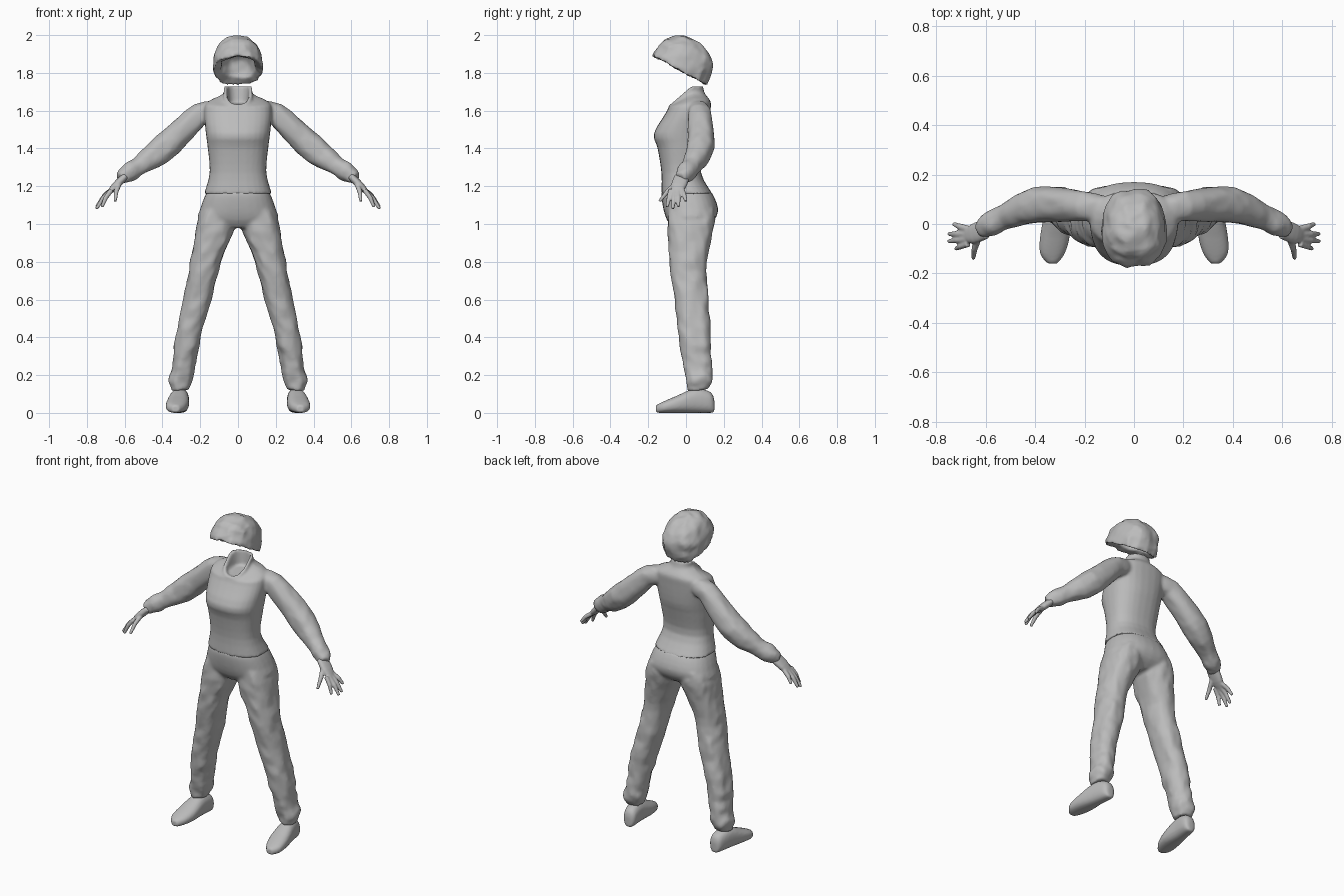
import bpy, bmesh, math
from mathutils import Vector, noise

cube = bpy.data.objects.get("Cube")
if cube:
    bpy.data.objects.remove(cube)

colour = (.5, .5, .5, 1)
grey = bpy.data.materials.new("plain_grey")
grey.use_nodes = True
grey.diffuse_color = colour
grey.node_tree.nodes["Principled BSDF"].inputs["Base Color"].default_value = colour


def smooth(keys, steps=3):
    """Fill in sections between the key sections with a smooth spline."""
    keys = [Vector(key) for key in keys]
    last = len(keys) - 1
    rows = []
    for i in range(last):
        start, end = keys[i], keys[i + 1]
        leave = (end - keys[max(i - 1, 0)]) / 2
        arrive = (keys[min(i + 2, last)] - start) / 2
        for step in range(steps):
            t = step / steps
            blend = t * t * (3 - 2 * t)
            rows.append(start * (1 - blend) + end * blend
                        + leave * t * (1 - t) ** 2 - arrive * t * t * (1 - t))
    return rows + [keys[last]]


def ring(centre, u, v, squareness=2.4, count=28):
    """Superellipse section around the centre with half axes u and v."""
    points = []
    for i in range(count):
        angle = math.tau * i / count
        c, s = math.cos(angle), math.sin(angle)
        points.append(Vector(centre)
                      + u * math.copysign(abs(c) ** (2 / squareness), c)
                      + v * math.copysign(abs(s) ** (2 / squareness), s))
    return points


def level(z, x0, x1, y0, y1):
    """Horizontal section between two x and two y limits."""
    return ring(((x0 + x1) / 2, (y0 + y1) / 2, z),
                Vector(((x1 - x0) / 2, 0, 0)), Vector((0, (y1 - y0) / 2, 0)))


def collar_level(z, half, y0, y1):
    """Centred section whose front sinks into a V towards the collar."""
    points = level(z, -half, half, y0, y1)
    slope = min(max((z - 1.62) * 8, 0), .85)
    for point in points:
        point.z -= slope * max(0, .03 - point.y)
    return points


def tube(path, widen=1.0):
    """Sections across a path of (x, y, z, radius), widened along y."""
    points = [row.xyz for row in path]
    rings = []
    for i, point in enumerate(points):
        ahead = points[min(i + 1, len(points) - 1)]
        behind = points[max(i - 1, 0)]
        along = (ahead - behind).normalized()
        u = along.cross(Vector((0, 1, 0))).normalized()
        radius = path[i].w
        rings.append(ring(point, u * radius, along.cross(u) * radius * widen))
    return rings


def loft(bm, rings, side=1, wrinkle=0.0):
    """Skin the rings into a closed volume, mirrored when side is -1."""
    loops = []
    for points in rings:
        loop = []
        for point in points:
            moved = point + noise.noise_vector(point * 22) * wrinkle
            loop.append(bm.verts.new((moved.x * side, moved.y, moved.z)))
        loops.append(loop)
    for lower, upper in zip(loops, loops[1:]):
        for i in range(len(lower)):
            j = (i + 1) % len(lower)
            bm.faces.new((lower[i], lower[j], upper[j], upper[i]))
    bm.faces.new(loops[0])
    bm.faces.new(loops[-1])


def finish(name, bm, voxel):
    """Make the object and fuse its overlapping volumes into one skin."""
    bmesh.ops.recalc_face_normals(bm, faces=bm.faces[:])
    mesh = bpy.data.meshes.new(name)
    bm.to_mesh(mesh)
    bm.free()
    mesh.materials.append(grey)
    part = bpy.data.objects.new(name, mesh)
    bpy.context.collection.objects.link(part)
    fuse = part.modifiers.new("fuse", "REMESH")
    fuse.mode = "VOXEL"
    fuse.voxel_size = voxel
    fuse.use_smooth_shade = True
    soften = part.modifiers.new("soften", "SMOOTH")
    soften.iterations = 3


# Shirt: torso sections as height, half width, front, back
torso = smooth([
    (1.16, .18, -.13, .14), (1.27, .15, -.13, .08), (1.4, .16, -.15, .1),
    (1.48, .17, -.17, .12), (1.6, .18, -.1, .13), (1.65, .16, -.09, .13),
    (1.69, .08, -.09, .1), (1.73, .08, -.09, .09)])
neck_hole = [(1.73, .06, -.08, .08), (1.64, .05, -.06, .07)]
# Sleeve path with radius, gathered at the cuff
sleeve = smooth([
    (.1, .06, 1.6, .05), (.2, .07, 1.58, .06), (.33, .08, 1.46, .07),
    (.42, .07, 1.38, .07), (.52, .03, 1.31, .05), (.58, 0, 1.27, .05),
    (.62, -.03, 1.24, .03)])
bm = bmesh.new()
loft(bm, [collar_level(*row) for row in torso + neck_hole])
for side in (1, -1):
    loft(bm, tube(sleeve), side, .007)
finish("shirt", bm, .009)

# Trousers: hips as height, half width, front, back
hips = smooth([
    (.98, .12, -.07, .1), (1.02, .21, -.1, .15), (1.08, .2, -.12, .17),
    (1.16, .17, -.13, .14), (1.19, .14, -.11, .1)])
# Loose leg as height, inner, outer, front, back
leg = smooth([
    (1.08, .02, .19, -.1, .15), (1, .01, .22, -.1, .15), (.8, .09, .25, -.09, .11),
    (.6, .14, .29, -.06, .12), (.4, .2, .33, -.04, .13), (.24, .23, .35, -.01, .14),
    (.18, .24, .37, 0, .14), (.12, .26, .35, .01, .12)], 4)
bm = bmesh.new()
loft(bm, [level(z, -half, half, y0, y1) for z, half, y0, y1 in hips])
for side in (1, -1):
    loft(bm, [level(*row) for row in leg], side, .011)
finish("trousers", bm, .01)

# Shoe sections as y, middle, half width, height
shoe = smooth([
    (.15, .3, .02, .07), (.13, .3, .04, .11), (.05, .31, .05, .13),
    (-.05, .32, .06, .09), (-.12, .33, .05, .06), (-.16, .33, .02, .04)])
# Palm path with radius, then finger roots and tips
palm = smooth([(.6, -.02, 1.25, .02), (.65, -.04, 1.2, .02), (.69, -.05, 1.16, .01)])
tips = [(.72, -.1, 1.09), (.75, -.07, 1.08), (.75, -.04, 1.09), (.73, 0, 1.12)]
fingers = [((.67, -.08 + .02 * i, 1.18), tip) for i, tip in enumerate(tips)]
fingers.append(((.63, -.06, 1.21), (.65, -.14, 1.12)))
for side, label in ((1, "left"), (-1, "right")):
    bm = bmesh.new()
    for_shoe = [ring((x, y, height / 2), Vector((half, 0, 0)), Vector((0, 0, height / 2)))
                for y, x, half, height in shoe]
    loft(bm, for_shoe, side)
    finish(label + "_shoe", bm, .008)

    bm = bmesh.new()
    loft(bm, tube(palm, 2), side)
    for root, tip in fingers:
        root, tip = Vector(root), Vector(tip)
        knuckle = (root + tip) / 2 + Vector((.005, 0, .005))
        loft(bm, tube([Vector((*root, .013)), Vector((*knuckle, .012)),
                       Vector((*tip, .008))]), side)
    finish(label + "_hand", bm, .005)

# Hair: tilted hollow cap, open towards the missing face
centre = Vector((0, -.025, 1.83))
across, along, up = Vector((.125, 0, 0)), Vector((0, .136, -.075)), Vector((0, .48, .876))


def cap(width, height, degrees):
    """One ring of a dome at the given elevation."""
    angle = math.radians(degrees)
    size = width * math.cos(angle) ** .8
    return ring(centre + up * height * math.sin(angle), across * size, along * size)


bm = bmesh.new()
inside = [cap(.72, .1, angle) for angle in range(80, -1, -10)]
outside = [cap(1.05, .16, angle) for angle in range(-8, 88, 8)]
loft(bm, inside + outside, 1, .012)
finish("hair", bm, .008)
